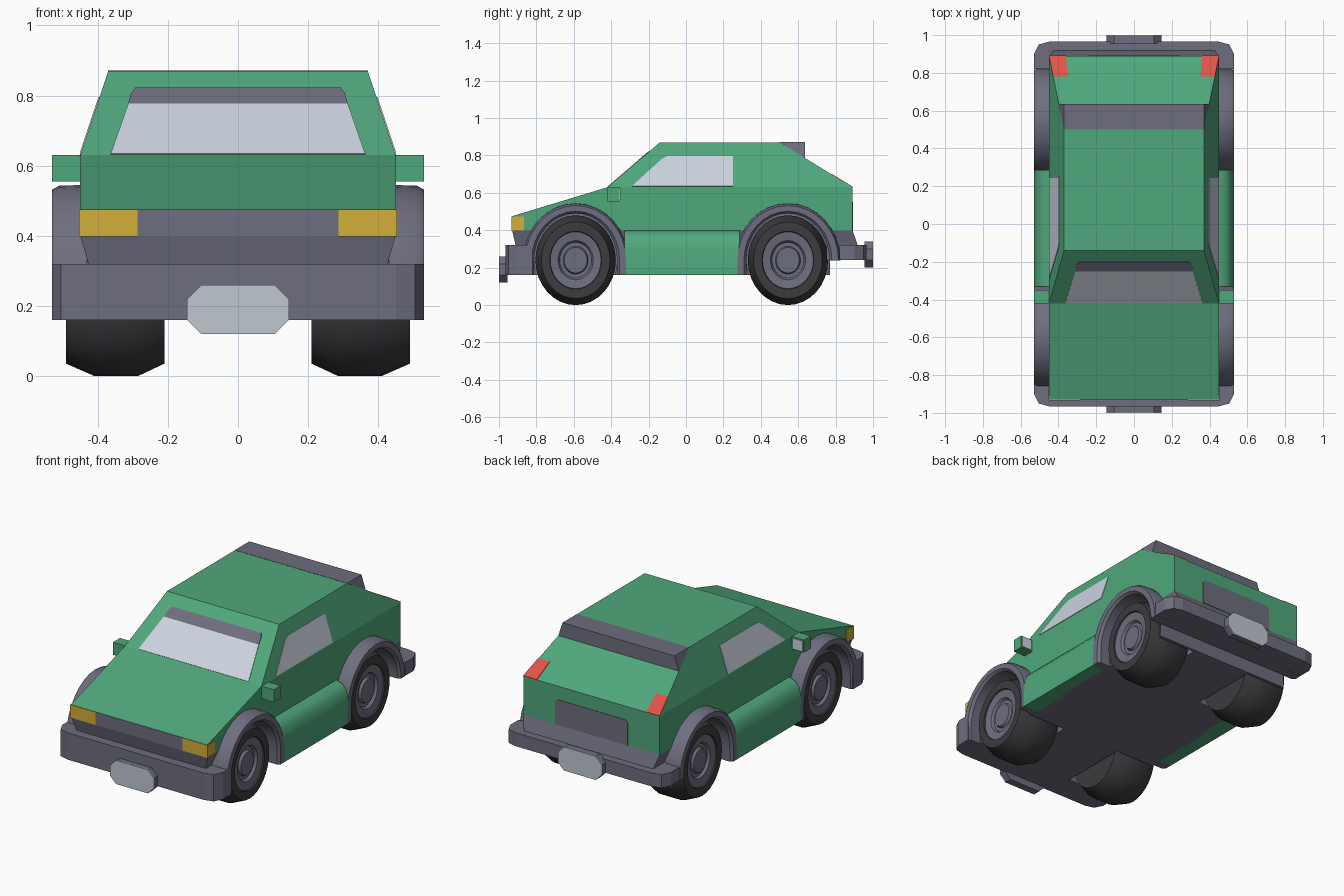
import bpy, bmesh, math
from mathutils import Vector

if "Cube" in bpy.data.objects:
    bpy.data.objects.remove(bpy.data.objects["Cube"])


def material(name, rgb):
    m = bpy.data.materials.new(name)
    m.diffuse_color = (*rgb, 1)
    m.use_nodes = True
    m.node_tree.nodes["Principled BSDF"].inputs["Base Color"].default_value = m.diffuse_color
    return m


GREEN = material("green paint", (0.08, 0.39, 0.20))
GREY = material("grey plastic", (0.155, 0.155, 0.21))
GLASS = material("pale glass", (0.60, 0.65, 0.73))
TYRE = material("black rubber", (0.045, 0.045, 0.05))
AMBER = material("amber lamp", (0.65, 0.43, 0.04))
RED = material("red lamp", (0.75, 0.085, 0.065))
PLATE = material("plate silver", (0.52, 0.58, 0.63))


def finish(name, bm, *mats, smooth=0):
    bmesh.ops.recalc_face_normals(bm, faces=bm.faces[:])
    me = bpy.data.meshes.new(name)
    bm.to_mesh(me)
    bm.free()
    for m in mats:
        me.materials.append(m)
    ob = bpy.data.objects.new(name, me)
    bpy.context.collection.objects.link(ob)
    if smooth:
        bpy.ops.object.select_all(action='DESELECT')
        ob.select_set(True)
        bpy.context.view_layer.objects.active = ob
        bpy.ops.object.shade_smooth_by_angle(angle=math.radians(smooth))
    return ob


def loft(name, rings, *mats, smooth=0):
    """Skin matching closed rings and cap both ends."""
    bm = bmesh.new()
    vs = [[bm.verts.new(p) for p in r] for r in rings]
    n = len(vs[0])
    for a, b in zip(vs, vs[1:]):
        for i in range(n):
            j = (i + 1) % n
            bm.faces.new((a[i], a[j], b[j], b[i]))
    bm.faces.new(vs[0])
    bm.faces.new(vs[-1])
    return finish(name, bm, *mats, smooth=smooth)


def rect(x, y0, y1, z):
    return [(-x, y0, z), (x, y0, z), (x, y1, z), (-x, y1, z)]


def box(name, x, y, z, mat):
    return loft(name, [[(x[i], y[j], h) for i, j in ((0, 0), (1, 0), (1, 1), (0, 1))] for h in z], mat)


def plate(name, pts, mat, t=0.003):
    """Thin plate straddling the plane of its outline."""
    p = [Vector(q) for q in pts]
    n = (p[1] - p[0]).cross(p[2] - p[0]).normalized() * t
    return loft(name, [[q - n for q in p], [q + n for q in p]], mat)


def ellipse(x, cy, ry, rz, n=32):
    return [(x, cy + ry * math.cos(2 * math.pi * i / n), WZ + rz * math.sin(2 * math.pi * i / n))
            for i in range(n)]


WZ, FRONT, REAR, SQUASH = 0.24, -0.59, 0.545, 0.895

# Body shell: lower wedge plus tapered cabin
bm = bmesh.new()
low = [(-.93, .40), (-.93, .475), (-.42, .63), (.89, .63), (.89, .40)]
top = [(-.14, .87), (.50, .87)]
L, R = ([bm.verts.new((s * .45, *p)) for p in low] + [bm.verts.new((s * .37, *p)) for p in top]
        for s in (-1, 1))
for v in (L, R):
    bm.faces.new(v[:5])
    bm.faces.new((v[2], v[3], v[6], v[5]))
for a, b in ((0, 1), (1, 2), (2, 5), (5, 6), (6, 3), (3, 4), (4, 0)):
    bm.faces.new((L[a], L[b], R[b], R[a]))
body = finish("body_shell", bm, GREEN, GREY)

# Floor pan and tapered skirt below the body
floor = box("floor_pan", (-.45, .45), (-.85, .77), (.16, .325), GREY)
skirt = loft("skirt", [rect(.425, -.91, .92, .315), rect(.45, -.93, .89, .40)], GREY)

# Cut the wheel wells
for s in (-1, 1):
    for cy in (FRONT, REAR):
        cut = loft("well_cutter", [ellipse(s * x, cy, .222, .25) for x in (.195, .60)], GREEN, GREY)
        for p in cut.data.polygons:
            p.material_index = 1
        cut.hide_render = True
        for ob in (body, floor, skirt):
            mod = ob.modifiers.new("well", 'BOOLEAN')
            mod.operation, mod.solver, mod.object = 'DIFFERENCE', 'EXACT', cut
            bpy.context.view_layer.objects.active = ob
            bpy.ops.object.modifier_apply(modifier=mod.name)
        bpy.data.objects.remove(cut)


def lathe(name, s, cy, profile, mat):
    rings = [ellipse(s * x, cy, r * SQUASH, r) for x, r in profile]
    return loft(name, rings, mat, smooth=25)


def arch(name, s, cy, legs):
    """Wheel arch band with straight legs down to the given heights."""
    bm = bmesh.new()
    n = 16
    cols = []
    for i in range(-1, n + 2):
        a = math.pi * min(max(i, 0), n) / n
        drop = legs[0] if i < 0 else legs[1] if i > n else None
        col = []
        for x, ry, rz in ((.43, .28, .305), (.51, .28, .303), (.53, .27, .292),
                          (.53, .235, .262), (.515, .222, .25), (.43, .222, .25)):
            z = WZ + rz * math.sin(a) if drop is None else drop
            col.append(bm.verts.new((s * x, cy + ry * math.cos(a), z)))
        cols.append(col)
    for a, b in zip(cols, cols[1:]):
        for i in range(6):
            j = (i + 1) % 6
            bm.faces.new((a[i], a[j], b[j], b[i]))
    bm.faces.new(cols[0])
    bm.faces.new(cols[-1])
    finish(name, bm, GREY, smooth=30)


def cabin_x(z):
    return .45 - (z - .63) / 3


def tail_z(y):
    return .87 - (y - .50) * .24 / .39


for s, side in ((-1, "left"), (1, "right")):
    # Wheels and arches
    for cy, end in ((FRONT, "front"), (REAR, "rear")):
        lathe(f"{end}_{side}_tyre", s, cy,
              [(.21, .12), (.21, .205), (.285, .24), (.41, .24), (.49, .205), (.49, .155), (.455, .14)], TYRE)
        lathe(f"{end}_{side}_rim", s, cy,
              [(.44, .156), (.483, .156), (.475, .105), (.46, .095), (.46, .075), (.475, .068)], GREY)
        arch(f"{end}_{side}_arch", s, cy, (.16, .16) if end == "front" else (.239, .16))
    # Rounded sill
    sill = [(.43, .398), (.45, .398), (.49, .385), (.515, .355), (.53, .30), (.53, .16), (.43, .16)]
    loft(f"{side}_sill", [[(s * x, y, z) for x, z in sill] for y in (-.33, .285)], GREEN, smooth=40)
    # Door mirror
    box(f"{side}_mirror", (s * .44, s * .53), (-.42, -.355), (.555, .63), GREEN)
    plate(f"{side}_mirror_glass", [(s * x, -.354, z) for x, z in
                                   ((.46, .562), (.523, .562), (.523, .623), (.46, .623))], GLASS)
    # Side window
    plate(f"{side}_window", [(s * cabin_x(z), y, z) for y, z in
                             ((-.29, .635), (.25, .635), (.25, .795), (-.10, .795), (-.13, .78))], GLASS)
    # Head and tail lamps
    box(f"{side}_headlamp", (s * .287, s * .453), (-.934, -.865), (.398, .474), AMBER)
    plate(f"{side}_tail_lamp", [(s * x, y, tail_z(y)) for x, y in
                                ((.36, .89), (.45, .89), (.428, .78), (.352, .78))], RED)


# Windscreen with a dark sun strip
def screen(name, pts, mat):
    half = [(x, -.42 + (z - .63) * .28 / .24, z) for x, z in pts]
    plate(name, half + [(-x, y, z) for x, y, z in reversed(half)], mat)


screen("windscreen", [(.363, .632), (.313, .775)], GLASS)
screen("sun_strip", [(.313, .775), (.305, .805), (.293, .82)], GREY)

# Grille and tailgate panel
box("grille", (-.29, .29), (-.932, -.925), (.398, .474), GREY)
plate("tailgate_panel", [(x, .89, z) for x, z in
                         ((-.24, .40), (.24, .40), (.24, .535), (.225, .55), (-.225, .55), (-.24, .535))], GREY)

# Rear spoiler: wedge continuing the roof
loft("spoiler", [[(s * .37, .50, .871), (s * .37, .635, .871), (s * .398, .635, .785)] for s in (-1, 1)], GREY)

# Bumpers with rounded corners and number plates
for s, end, z0 in ((-1, "front", .16), (1, "rear", .24)):
    half = [(.53, .82), (.53, .90), (.505, .95), (.45, .965)]
    line = half + [(-x, y) for x, y in reversed(half)]
    loft(f"{end}_bumper", [[(x, s * y, z) for x, y in line] for z in (z0, .32)], GREY)
    mid = z0 + .03
    octagon = [(sx * x, mid + sz * z) for sx, sz, pts in
               ((1, 1, ((.145, .03), (.105, .07))), (-1, 1, ((.105, .07), (.145, .03))),
                (-1, -1, ((.145, .03), (.105, .07))), (1, -1, ((.105, .07), (.145, .03))))
               for x, z in pts]
    loft(f"{end}_plate_holder", [[(x, s * y, z) for x, z in octagon] for y in (.955, .996)], GREY)
    plate(f"{end}_number_plate", [(x, s * .997, z) for x, z in octagon], PLATE)

# Closing panel under the tail
box("tail_floor", (-.45, .45), (.75, .90), (.24, .32), GREY)
